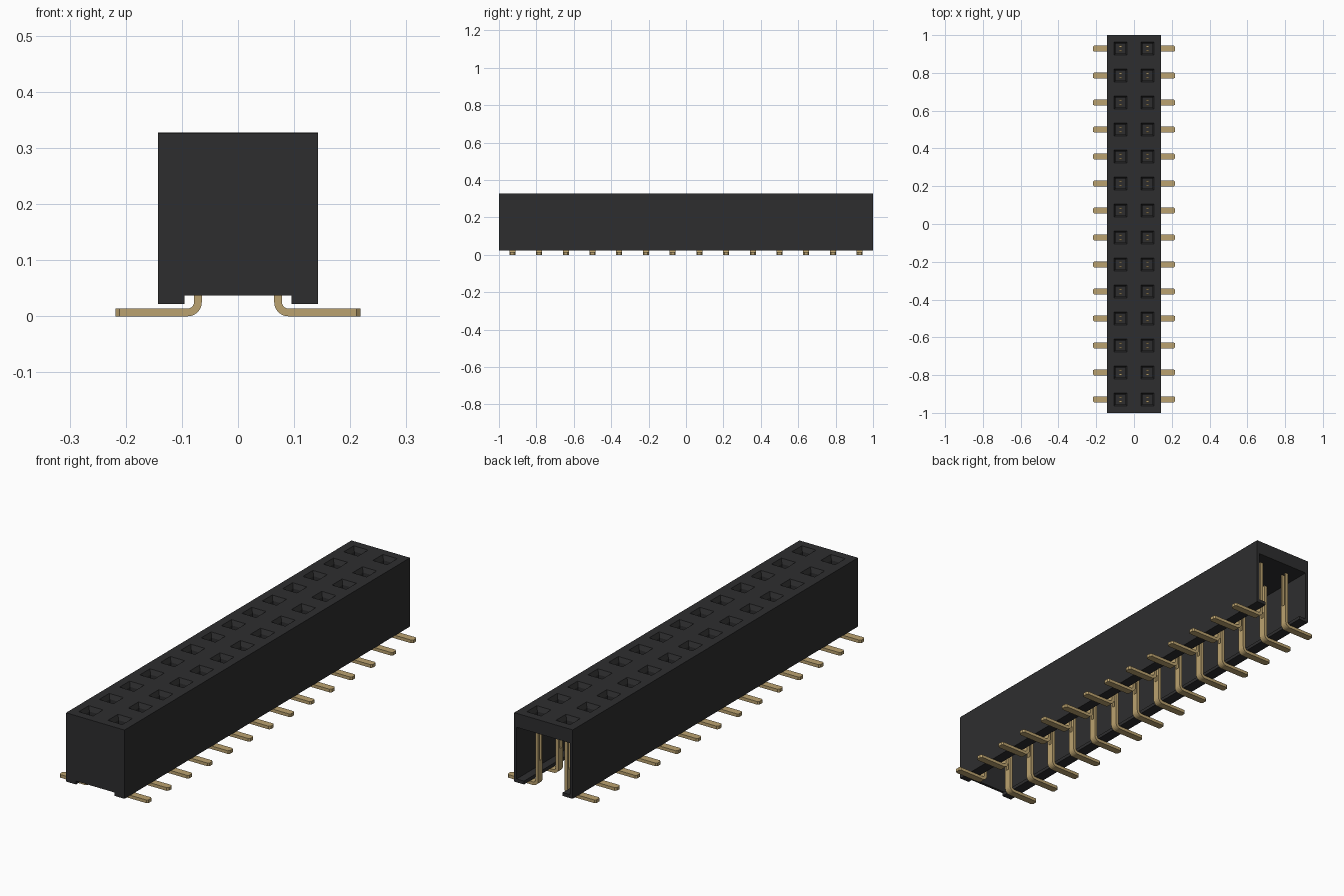
import bpy, bmesh, math
from mathutils import Vector

cube = bpy.data.objects.get("Cube")
if cube:
    bpy.data.objects.remove(cube, do_unlink=True)

ROWS = 14
PITCH = 2 / ROWS
COL_X = 0.0715
HALF_X, TOP, FOOT_Z, RECESS_Z = 0.143, 0.328, 0.022, 0.037
ROW_Y = [-1 + PITCH * (i + 0.5) for i in range(ROWS)]


def make_material(name, rgb, rough):
    m = bpy.data.materials.new(name)
    m.use_nodes = True
    m.diffuse_color = (*rgb, 1)
    node = next(n for n in m.node_tree.nodes if n.type == "BSDF_PRINCIPLED")
    node.inputs["Base Color"].default_value = (*rgb, 1)
    node.inputs["Roughness"].default_value = rough
    return m


BLACK = make_material("black plastic", (0.027, 0.027, 0.028), 0.6)
GOLD = make_material("gold metal", (0.50, 0.365, 0.16), 0.4)


def finish(name, bm, mat, recalc=True):
    if recalc:
        bmesh.ops.recalc_face_normals(bm, faces=bm.faces)
    me = bpy.data.meshes.new(name)
    bm.to_mesh(me)
    bm.free()
    me.materials.append(mat)
    ob = bpy.data.objects.new(name, me)
    bpy.context.collection.objects.link(ob)
    return ob


def add_box(bm, lo, hi):
    lo, hi = Vector(lo), Vector(hi)
    verts = bmesh.ops.create_cube(bm, size=1)["verts"]
    for v in verts:
        v.co = Vector(((lo[i] + hi[i]) / 2 + v.co[i] * (hi[i] - lo[i]) for i in range(3)))


def box(name, lo, hi, mat):
    bm = bmesh.new()
    add_box(bm, lo, hi)
    return finish(name, bm, mat)


# Housing walls: two long sides and the front, open underneath and at the back
WALL = 0.012
for side, s in (("left", 1), ("right", -1)):
    xs = sorted((s * (HALF_X - WALL), s * HALF_X))
    box(f"{side}_wall", (xs[0], -1, RECESS_Z), (xs[1], 1, TOP - 0.001), BLACK)
    xs = sorted((s * 0.095, s * HALF_X))
    box(f"{side}_foot_rail", (xs[0], -1, FOOT_Z), (xs[1], 1, RECESS_Z), BLACK)
box("front_wall", (-HALF_X + WALL, -1, RECESS_Z),
    (HALF_X - WALL, -1 + WALL, TOP - 0.001), BLACK)

# Top plate: a grid whose socket cells are sunk into funnels with square wells
H = 0.035
xs = [-HALF_X, -COL_X - H, -COL_X + H, COL_X - H, COL_X + H, HALF_X]
ys = [-1] + [y + d for y in ROW_Y for d in (-H, H)] + [1]
bm = bmesh.new()
grid = [[bm.verts.new((x, y, TOP)) for x in xs] for y in ys]
sockets = []
for j in range(len(ys) - 1):
    for i in range(len(xs) - 1):
        f = bm.faces.new((grid[j][i], grid[j][i + 1], grid[j + 1][i + 1], grid[j + 1][i]))
        if i % 2 and j % 2:
            sockets.append(f)
bm.normal_update()
bmesh.ops.inset_individual(bm, faces=sockets, thickness=0.013, depth=0)
for f in sockets:
    for v in f.verts:
        v.co.z = TOP - 0.02
wells = bmesh.ops.extrude_discrete_faces(bm, faces=sockets)["faces"]
for f in wells:
    for v in f.verts:
        v.co.z = 0.27
# Underside and back edge of the plate
z = 0.266
under = [bm.verts.new(p) for p in ((-HALF_X + WALL, -1 + WALL, z), (-HALF_X + WALL, 1, z),
                                   (HALF_X - WALL, 1, z), (HALF_X - WALL, -1 + WALL, z))]
bm.faces.new(under)
back = [bm.verts.new(p) for p in ((HALF_X, 1, z), (-HALF_X, 1, z),
                                  (-HALF_X, 1, TOP), (HALF_X, 1, TOP))]
bm.faces.new(back)
finish("socket_plate", bm, BLACK, recalc=False)

# Contact pins: bent foot and stem, then two upright prongs
T, R, W = 0.007, 0.018, 0.016


def contact(name, s, y):
    bm = bmesh.new()
    cx, cz = COL_X + R, T + R
    sections = [((COL_X - T, 0.11), (COL_X + T, 0.11), W)]
    for k in range(7):
        a = math.pi + k / 6 * math.pi / 2
        c, n = math.cos(a), math.sin(a)
        sections.append(((cx + (R + T) * c, cz + (R + T) * n),
                         (cx + (R - T) * c, cz + (R - T) * n), W))
    sections += [((0.211, 0), (0.211, 2 * T), W), ((0.218, 0), (0.218, 2 * T), W * 0.6)]
    rings = [[bm.verts.new((s * p[0], y + w * d, p[1]))
              for p, d in ((a, -1), (b, -1), (b, 1), (a, 1))] for a, b, w in sections]
    for r0, r1 in zip(rings, rings[1:]):
        for k in range(4):
            bm.faces.new((r0[k], r0[(k + 1) % 4], r1[(k + 1) % 4], r1[k]))
    bm.faces.new(rings[0])
    bm.faces.new(rings[-1])
    for d in (-1, 1):
        a, b = sorted((y + d * 0.007, y + d * W))
        add_box(bm, (s * COL_X - T, a, 0.108), (s * COL_X + T, b, 0.29))
    finish(name, bm, GOLD)


for i, y in enumerate(ROW_Y):
    contact(f"left_contact_{i + 1}", 1, y)
    contact(f"right_contact_{i + 1}", -1, y)
